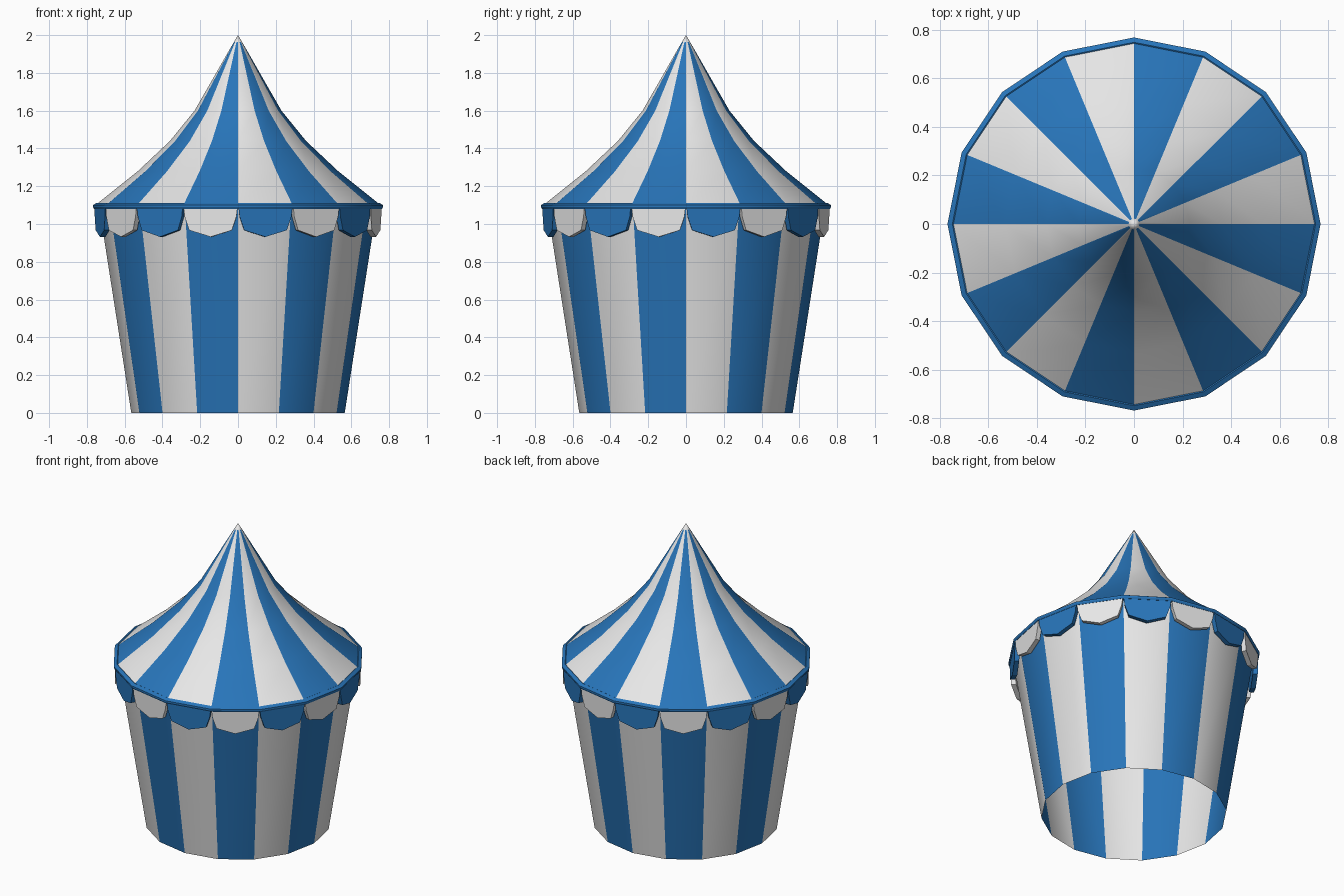
import bpy, bmesh, math
from mathutils import Vector

if "Cube" in bpy.data.objects:
    bpy.data.objects.remove(bpy.data.objects["Cube"])

N = 16                      # sides of the tent
STEP = 2 * math.pi / N


def material(name, rgb):
    m = bpy.data.materials.new(name)
    m.diffuse_color = (*rgb, 1)
    m.use_nodes = True
    m.node_tree.nodes["Principled BSDF"].inputs["Base Color"].default_value = m.diffuse_color
    return m


WHITE = material("canvas_white", (0.80, 0.80, 0.80))
BLUE = material("stripe_blue", (0.021, 0.178, 0.49))


def finish(bm, name, smooth=True):
    me = bpy.data.meshes.new(name)
    bm.to_mesh(me)
    bm.free()
    me.materials.append(WHITE)
    me.materials.append(BLUE)
    ob = bpy.data.objects.new(name, me)
    bpy.context.collection.objects.link(ob)
    if smooth:
        bpy.ops.object.select_all(action='DESELECT')
        ob.select_set(True)
        bpy.context.view_layer.objects.active = ob
        bpy.ops.object.shade_smooth_by_angle(angle=math.radians(30))
    return ob


def lathe(name, profile, colour, closed=False):
    """Spin (radius, z) points around z; colour(side, z) gives the material index."""
    bm = bmesh.new()
    rings = []
    for r, z in profile:
        if r == 0:
            rings.append([bm.verts.new((0, 0, z))] * N)
        else:
            rings.append([bm.verts.new((r * math.cos(k * STEP), r * math.sin(k * STEP), z))
                          for k in range(N)])
    pairs = list(zip(rings, rings[1:]))
    if closed:
        pairs.append((rings[-1], rings[0]))
    for a, b in pairs:
        for k in range(N):
            j = (k + 1) % N
            corners = list(dict.fromkeys((a[k], a[j], b[j], b[k])))
            f = bm.faces.new(corners)
            f.material_index = colour(k, f.calc_center_median().z)
    return finish(bm, name)


# Striped wall, open at the bottom
lathe("tent_wall", [(0.565, 0), (0.735, 1.09)], lambda k, z: k % 2)

# Curved striped roof with a white tip
lathe("tent_roof",
      [(0.755, 1.10), (0.53, 1.28), (0.36, 1.44), (0.23, 1.60), (0.022, 1.963), (0, 2.0)],
      lambda k, z: k % 2 if z < 1.963 else 0)

# Blue rim around the eaves
lathe("eaves_rim",
      [(0.735, 1.08), (0.762, 1.08), (0.768, 1.09), (0.768, 1.10), (0.748, 1.112), (0.735, 1.105)],
      lambda k, z: 1, closed=True)

# Scalloped valance: one thick flap per side, colours opposite to the roof
OUTLINE = [(-0.146, 1.09), (-0.140, 1.04), (-0.115, 0.967), (0, 0.932),
           (0.115, 0.967), (0.140, 1.04), (0.146, 1.09)]
bm = bmesh.new()
outer = 0.76 * math.cos(STEP / 2)
for k in range(N):
    a = (k + 0.5) * STEP
    out = Vector((math.cos(a), math.sin(a), 0))
    side = Vector((-math.sin(a), math.cos(a), 0))
    front, back = ([bm.verts.new(out * d + side * s * w + Vector((0, 0, z))) for s, z in OUTLINE]
                   for d, w in ((outer, 1), (outer - 0.03, 0.96)))
    faces = [bm.faces.new(front), bm.faces.new(back[::-1])]
    for i in range(len(OUTLINE)):
        j = (i + 1) % len(OUTLINE)
        faces.append(bm.faces.new((front[j], front[i], back[i], back[j])))
    for f in faces:
        f.material_index = (k + 1) % 2
bmesh.ops.recalc_face_normals(bm, faces=bm.faces[:])
finish(bm, "scalloped_valance", smooth=False)
